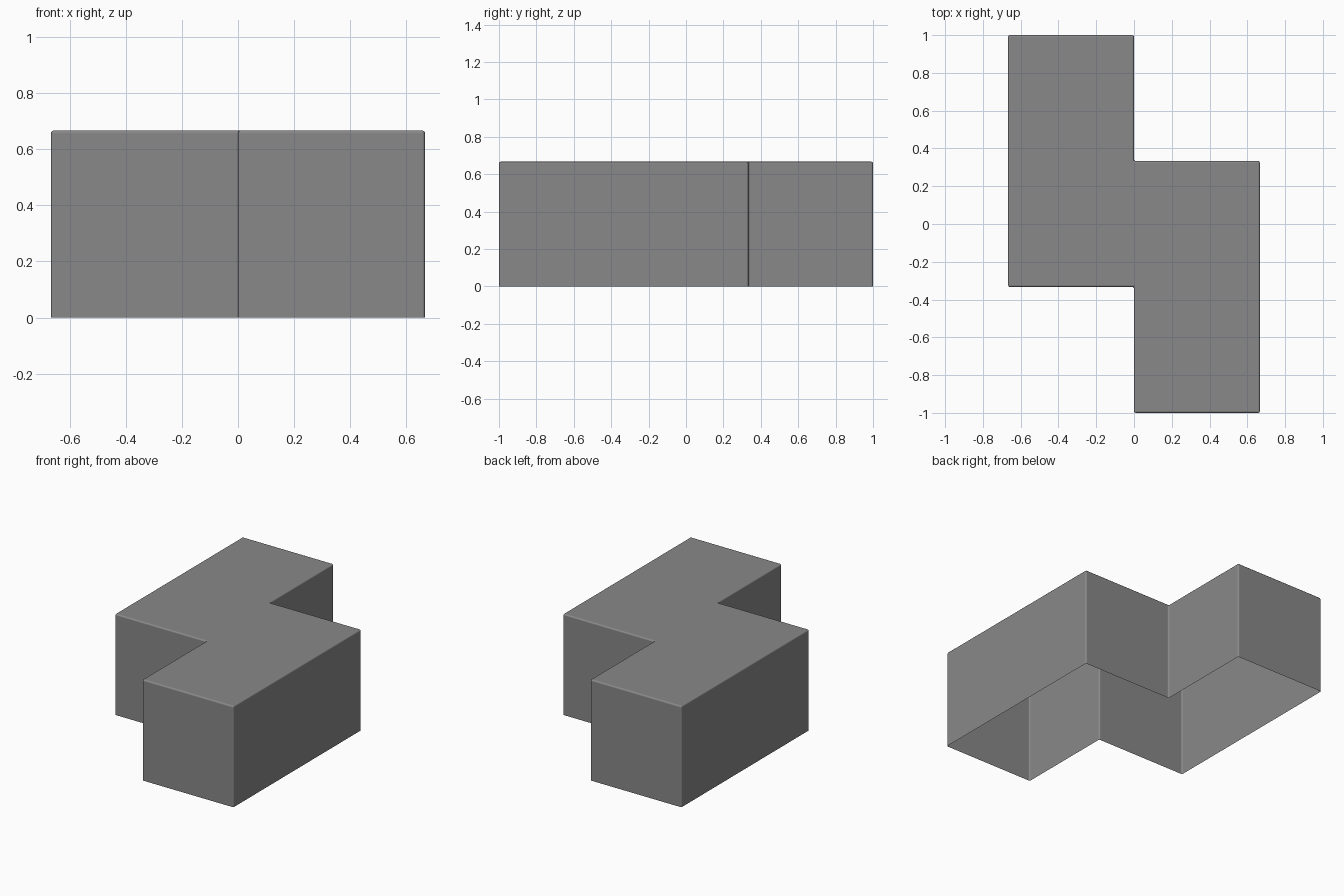
import bpy
import bmesh

cube = bpy.data.objects.get("Cube")
if cube:
    bpy.data.objects.remove(cube, do_unlink=True)

# Grey material
grey = bpy.data.materials.new("mid_grey")
grey.use_nodes = True
colour = (0.25, 0.25, 0.25, 1.0)
grey.diffuse_color = colour
grey.node_tree.nodes["Principled BSDF"].inputs["Base Color"].default_value = colour

# Stepped outline: two 1 x 2 blocks side by side, offset by one unit
U = 2 / 3
H = U / 2
outline = [(-U, -H), (0, -H), (0, -1), (U, -1), (U, H), (0, H), (0, 1), (-U, 1)]

# Walls and lid, left open underneath
bm = bmesh.new()
low = [bm.verts.new((x, y, 0)) for x, y in outline]
top = [bm.verts.new((x, y, U)) for x, y in outline]
bm.faces.new(top)
for i in range(len(outline)):
    j = (i + 1) % len(outline)
    bm.faces.new((low[i], low[j], top[j], top[i]))

mesh = bpy.data.meshes.new("stepped_block")
bm.to_mesh(mesh)
bm.free()
mesh.materials.append(grey)
block = bpy.data.objects.new("stepped_block", mesh)
bpy.context.collection.objects.link(block)

# Small soft edges with flat main faces
mesh.shade_smooth()
bevel = block.modifiers.new("soft_edges", "BEVEL")
bevel.width = 0.01
bevel.segments = 3
bevel.limit_method = "ANGLE"
bevel.harden_normals = True
